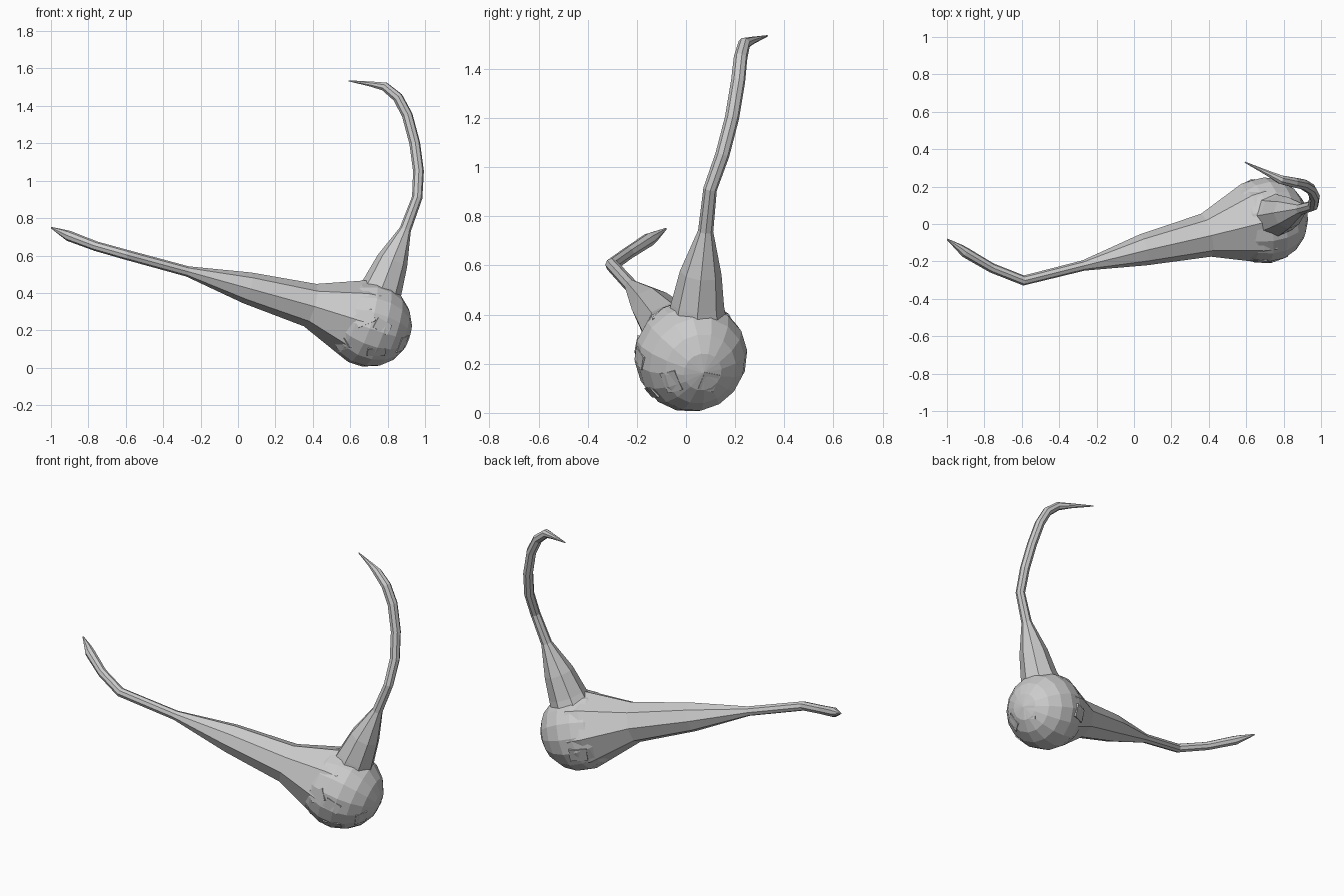
import bpy, bmesh
from mathutils import Vector, Matrix

if "Cube" in bpy.data.objects:
    bpy.data.objects.remove(bpy.data.objects["Cube"])

CENTRE = Vector((0.70, 0.02, 0.232))
RADIUS = 0.23
AXIS = Vector((0.92, 0.22, -0.3)).normalized()


def finish(name, bm):
    bmesh.ops.recalc_face_normals(bm, faces=bm.faces)
    mesh = bpy.data.meshes.new(name)
    bm.to_mesh(mesh)
    bm.free()
    obj = bpy.data.objects.new(name, mesh)
    bpy.context.collection.objects.link(obj)
    return obj


def swept_tube(name, path, sides):
    """Flat-sided tube through (x, y, z, radius) points."""
    pts = [Vector(p[:3]) for p in path]
    bm = bmesh.new()
    rings, side, prev = [], None, None
    for i, p in enumerate(pts):
        a = (p - pts[i - 1]).normalized() if i else Vector()
        b = (pts[i + 1] - p).normalized() if i < len(pts) - 1 else Vector()
        t = (a + b).normalized()
        if side is None:
            side = t.cross(Vector((0, 1, 0))).normalized()
        else:
            side = prev.rotation_difference(t) @ side
        prev = t
        rings.append([bm.verts.new(p + path[i][3] * (
            Matrix.Rotation(6.283185 * k / sides, 3, t) @ side)) for k in range(sides)])
    for r, s in zip(rings, rings[1:]):
        for k in range(sides):
            n = (k + 1) % sides
            bm.faces.new((r[k], r[n], s[n], s[k]))
    bm.faces.new(rings[0])
    bm.faces.new(rings[-1])
    return finish(name, bm)


# Round faceted body, its pole facing away from the long arm
bm = bmesh.new()
bmesh.ops.create_uvsphere(bm, u_segments=16, v_segments=9, radius=RADIUS)
rot = Vector((0, 0, 1)).rotation_difference(AXIS).to_matrix().to_4x4()
bmesh.ops.transform(bm, matrix=Matrix.Translation(CENTRE) @ rot, verts=bm.verts)
finish("body", bm)

# Long arm tapering to the left, with a bent pointed end
swept_tube("long_arm", [
    (0.69, 0.02, 0.24, 0.225), (0.62, 0.005, 0.262, 0.215),
    (0.385, -0.06, 0.335, 0.118), (0.05, -0.138, 0.427, 0.085),
    (-0.27, -0.222, 0.515, 0.028), (-0.59, -0.302, 0.602, 0.027),
    (-0.76, -0.235, 0.65, 0.026), (-0.905, -0.15, 0.705, 0.028),
    (-0.93, -0.13, 0.717, 0.022), (-0.998, -0.082, 0.749, 0.004)], 8)

# Upright arm curling over at the top
swept_tube("upright_arm", [
    (0.75, 0.045, 0.38, 0.12), (0.775, 0.047, 0.44, 0.108),
    (0.825, 0.06, 0.57, 0.085), (0.895, 0.08, 0.74, 0.031),
    (0.958, 0.098, 0.91, 0.028), (0.965, 0.148, 1.05, 0.029),
    (0.945, 0.187, 1.20, 0.029), (0.905, 0.212, 1.35, 0.029),
    (0.855, 0.222, 1.445, 0.028), (0.785, 0.237, 1.503, 0.025),
    (0.715, 0.272, 1.516, 0.015), (0.592, 0.331, 1.534, 0.003)], 8)

# Shallow raised plates on the body: direction, width, height, twist
plates = [((-0.1, -1, 0.15), 0.10, 0.07, 0.4), ((0.35, -1, -0.05), 0.09, 0.06, -0.5),
          ((-0.68, -0.6, -0.5), 0.10, 0.06, 0.2), ((0.2, -0.8, -0.75), 0.10, 0.05, 0.0),
          ((0.85, -0.38, -0.5), 0.07, 0.09, 0.2), ((0.85, 0.34, -0.5), 0.07, 0.08, -0.2),
          ((-0.5, 0.85, -0.25), 0.10, 0.08, 0.1)]
for i, (d, w, h, twist) in enumerate(plates):
    d = Vector(d).normalized()
    bm = bmesh.new()
    bmesh.ops.create_cube(bm, size=1, matrix=Matrix.Diagonal((w, h, 0.03, 1)))
    m = (Matrix.Translation(CENTRE + d * (RADIUS - 0.02))
         @ d.to_track_quat('Z', 'Y').to_matrix().to_4x4()
         @ Matrix.Rotation(twist, 4, 'Z'))
    bmesh.ops.transform(bm, matrix=m, verts=bm.verts)
    finish(f"body_plate_{i + 1}", bm)
